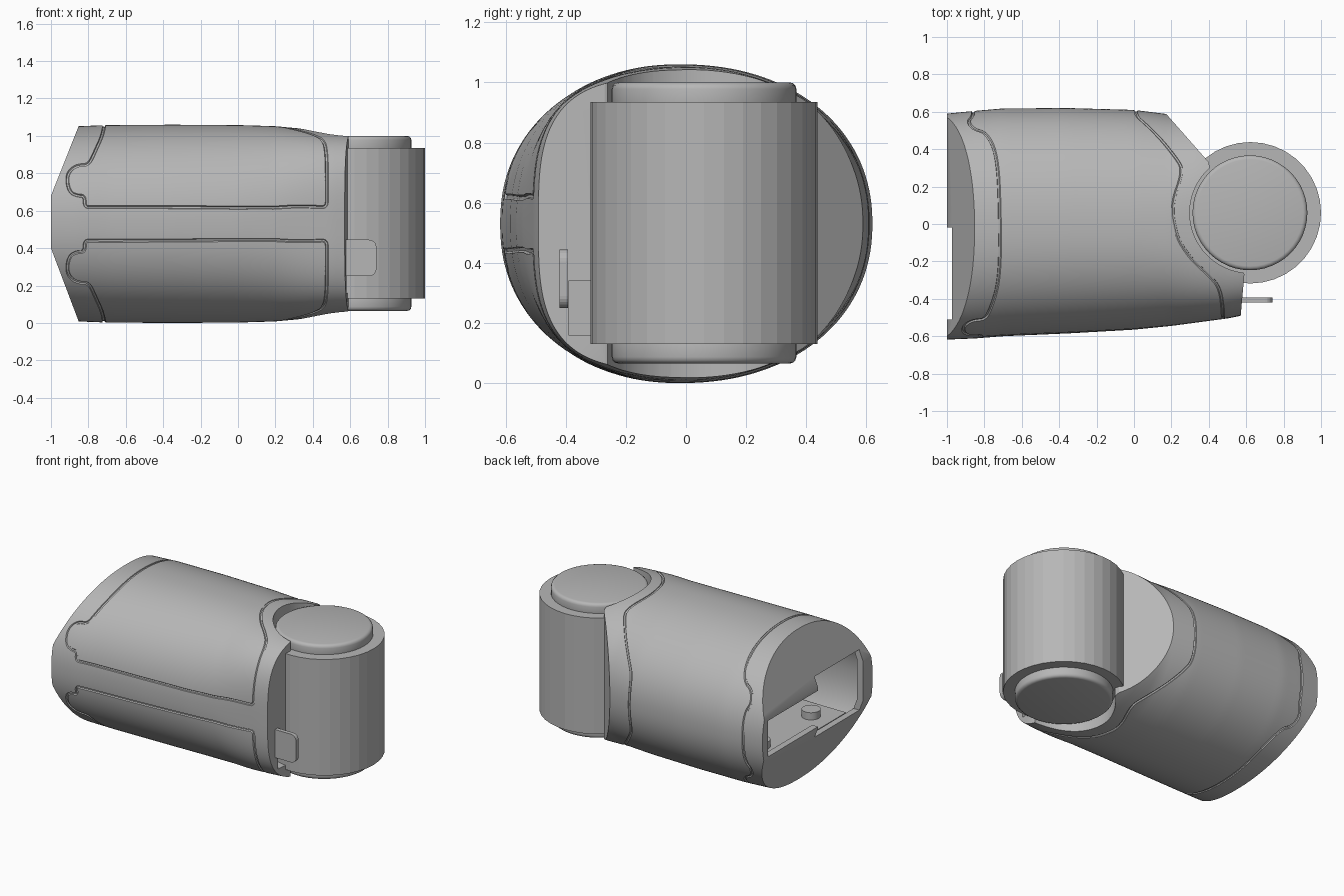
import bpy, bmesh, math
from mathutils import Matrix

if "Cube" in bpy.data.objects:
    bpy.data.objects.remove(bpy.data.objects["Cube"])

ZC, YC = 0.53, -0.02         # section centre
JX, JY = 0.62, 0.06          # joint axis
grey = bpy.data.materials.new("mid_grey")
grey.diffuse_color = (0.47, 0.47, 0.47, 1)
grey.use_nodes = True
grey.node_tree.nodes["Principled BSDF"].inputs["Base Color"].default_value = grey.diffuse_color


def add(name, bm):
    bmesh.ops.recalc_face_normals(bm, faces=bm.faces)
    me = bpy.data.meshes.new(name)
    bm.to_mesh(me)
    bm.free()
    me.materials.append(grey)
    ob = bpy.data.objects.new(name, me)
    bpy.context.collection.objects.link(ob)
    return ob


def prism(name, pts, axis, a, b):
    """Extrude a 2D outline along one axis; pts hold the other two coordinates in order."""
    bm = bmesh.new()
    def put(p, v):
        q = list(p)
        q.insert("xyz".index(axis), v)
        return bm.verts.new(q)
    lo, hi = [put(p, a) for p in pts], [put(p, b) for p in pts]
    bm.faces.new(lo)
    bm.faces.new(hi)
    for i in range(len(pts)):
        j = (i + 1) % len(pts)
        bm.faces.new((lo[i], lo[j], hi[j], hi[i]))
    return add(name, bm)


def box(name, x, y, z):
    return prism(name, [(x[0], y[0]), (x[1], y[0]), (x[1], y[1]), (x[0], y[1])], 'z', *z)


def disc(name, r, z0, z1, seg, x=JX, y=JY, bevel=0):
    bm = bmesh.new()
    bmesh.ops.create_cone(bm, cap_ends=True, segments=seg, radius1=r, radius2=r, depth=z1 - z0,
                          matrix=Matrix.Translation((x, y, (z0 + z1) / 2)))
    if bevel:
        rim = [e for e in bm.edges if abs(e.verts[0].co.z - e.verts[1].co.z) < 1e-4]
        bmesh.ops.bevel(bm, geom=rim, offset=bevel, segments=3, profile=0.5, affect='EDGES')
    return add(name, bm)


def evaluated_mesh(ob):
    bpy.context.view_layer.update()
    return bpy.data.meshes.new_from_object(ob.evaluated_get(bpy.context.evaluated_depsgraph_get()))


def boolean(ob, cutter, op='DIFFERENCE'):
    m = ob.modifiers.new("cut", 'BOOLEAN')
    m.object, m.operation, m.solver = cutter, op, 'EXACT'
    me = evaluated_mesh(ob)
    ob.modifiers.clear()
    if len(me.polygons) > 50:
        ob.data = me
    bpy.data.objects.remove(cutter)


def smooth(ob, angle=30):
    bpy.ops.object.select_all(action='DESELECT')
    ob.select_set(True)
    bpy.context.view_layer.objects.active = ob
    bpy.ops.object.shade_smooth_by_angle(angle=math.radians(angle))


# Forearm sections: x, y min, y max, half height, front and back squareness
SECT = [(-1.05, -.62, .585, .515, 2.2, 2.15), (-.85, -.612, .605, .522, 2.2, 2.15),
        (-.7, -.60, .618, .528, 2.2, 2.15), (-.35, -.585, .62, .53, 2.2, 2.15),
        (0, -.565, .61, .528, 2.25, 2.15), (.2, -.545, .585, .522, 2.4, 2.2),
        (.35, -.525, .57, .508, 2.8, 2.5), (.5, -.505, .55, .49, 3.2, 2.7), (.65, -.475, .53, .482, 3.4, 2.8)]


def dims(x):
    x = max(SECT[0][0], min(SECT[-1][0], x))
    for a, b in zip(SECT, SECT[1:]):
        if x <= b[0]:
            f = (x - a[0]) / (b[0] - a[0])
            return [a[k] + f * (b[k] - a[k]) for k in range(1, 6)]


def spow(v, p):
    return math.copysign(abs(v) ** p, v)


def surf(x, t, inset=0):
    y0, y1, rz, nf, nb = dims(x)
    ry, n = (y1 - YC, nb) if math.cos(t) > 0 else (YC - y0, nf)
    return (x, YC + (ry - inset) * spow(math.cos(t), 2 / n), ZC + (rz - inset) * spow(math.sin(t), 2 / n))


def loft(name, x0, x1, steps, seg, inset=0):
    bm = bmesh.new()
    rings = [[bm.verts.new(surf(x0 + (x1 - x0) * i / steps, 2 * math.pi * (k + .5) / seg, inset))
              for k in range(seg)] for i in range(steps + 1)]
    for r, s in zip(rings, rings[1:]):
        for k in range(seg):
            j = (k + 1) % seg
            bm.faces.new((r[k], r[j], s[j], s[k]))
    bm.faces.new(rings[0])
    bm.faces.new(rings[-1])
    return add(name, bm)


def side_trim(dx):
    pts = [(-1, .40), (-.845, -.01), (-.845, -.2), (1.2, -.2), (1.2, 1.3), (-.845, 1.3), (-.845, 1.07), (-1, .68)]
    return prism("side_trim", [(x + dx, z) for x, z in pts], 'y', -1, 1)


# Forearm: lofted, then trimmed by its side and top outlines
body = loft("forearm_shell", -1.05, .65, 56, 144)
boolean(body, side_trim(0), 'INTERSECT')
arc = [(JX + .322 * math.cos(math.radians(a)), JY + .322 * math.sin(math.radians(a)))
       for a in range(264, 130, -4)]
top = [(-1.2, -1), (.525, -1), (.59, -.27)] + arc + [(.40, .33), (-.19, 1), (-1.2, 1)]
boolean(body, prism("top_trim", top, 'z', -.3, 1.4), 'INTERSECT')

# Panel groove: one closed seam, traced over the upper half and mirrored below
UPPER = [('b', -.86, .53), ('b', -.86, .70), ('b', -.89, .76), ('b', -.86, .83), ('b', -.79, .86),
         ('t', -.73, .36), ('t', -.715, 0), ('t', -.72, -.3), ('f', -.77, .90), ('f', -.80, .845),
         ('f', -.86, .845), ('f', -.905, .81), ('f', -.915, .76), ('f', -.90, .70), ('f', -.86, .68),
         ('f', -.82, .68), ('f', -.82, .62), ('f', -.78, .62), ('f', -.3, .62), ('f', .2, .62), ('f', .43, .62),
         ('f', .475, .62), ('f', .475, .68), ('f', .475, .88), ('t', .46, -.34), ('t', .40, -.27),
         ('t', .30, -.18), ('t', .22, -.05), ('t', .20, .10), ('t', .26, .27), ('t', .24, .34),
         ('t', .04, .55), ('b', .01, .70), ('b', .01, .53)]


def angle_of(kind, x, v):
    y0, y1, rz, nf, nb = dims(x)
    if kind == 't':
        ry, n = (y1 - YC, nb) if v > YC else (YC - y0, nf)
        return math.acos(spow(min(1, abs(v - YC) / ry) * (1 if v > YC else -1), n / 2))
    a = math.asin(min(1, abs(v - ZC) / rz) ** ((nb if kind == 'b' else nf) / 2))
    return a if kind == 'b' else math.pi - a


path = [(x, angle_of(k, x, v)) for k, x, v in UPPER]
for _ in range(3):           # round the corners
    cut = [path[0]]
    for (x0, t0), (x1, t1) in zip(path, path[1:]):
        cut += [(x0 + (x1 - x0) * f, t0 + (t1 - t0) * f) for f in (.25, .75)]
    path = cut + [path[-1]]
path += [(x, -t) for x, t in reversed(path[1:-1])]
cu = bpy.data.curves.new("groove_path", 'CURVE')
cu.dimensions = '3D'
cu.bevel_depth, cu.bevel_resolution = .009, 1
sp = cu.splines.new('POLY')
sp.points.add(len(path) - 1)
for p, (x, t) in zip(sp.points, path):
    p.co = (*surf(x, t), 1)
sp.use_cyclic_u = True
cob = bpy.data.objects.new("groove_path", cu)
bpy.context.collection.objects.link(cob)
groove = bpy.data.objects.new("groove_cutter", evaluated_mesh(cob))
bpy.context.collection.objects.link(groove)
bpy.data.objects.remove(cob)
boolean(body, groove)

# Hollow inside, stepped opening in the elbow end, and a latch pocket
hollow = loft("hollow_cut", -1.04, .12, 24, 64, .045)
boolean(hollow, side_trim(.045), 'INTERSECT')
boolean(body, hollow)
mouth = [(.53, .41), (-.02, .41), (-.02, .33), (-.51, .33), (-.51, .75), (-.02, .75), (-.02, .66), (.53, .66)]
boolean(body, prism("mouth_cut", mouth, 'x', -1.2, -.9))
boolean(body, box("latch_pocket", (.50, .8), (-.39, -.30), (.16, .34)))
smooth(body)

# Tray and screw bosses seen through the opening
box("inner_tray", (-.9, -.35), (-.47, .50), (.29, .31))
for i, (x, y) in enumerate([(-.75, -.3), (-.75, .25), (-.48, -.2), (-.48, .3)]):
    smooth(disc(f"inner_boss_{i + 1}", .06, .30, .36, 24, x, y))

# Joint barrel with round end caps
disc("joint_barrel", .378, .13, .935, 36, JX + .002, JY)
smooth(disc("joint_cap_top", .307, .90, 1.0, 48, bevel=.022), 40)
smooth(disc("joint_cap_bottom", .307, .065, .16, 48, bevel=.022), 40)

# Latch tab beside the joint
tab = [(.50, .25)]
for cx, cz, a0 in ((.70, .29, -90), (.70, .405, 0)):
    tab += [(cx + .04 * math.cos(math.radians(a0 + d)), cz + .04 * math.sin(math.radians(a0 + d)))
            for d in range(0, 91, 15)]
tab.append((.50, .445))
prism("latch_tab", tab, 'y', -.42, -.392)
